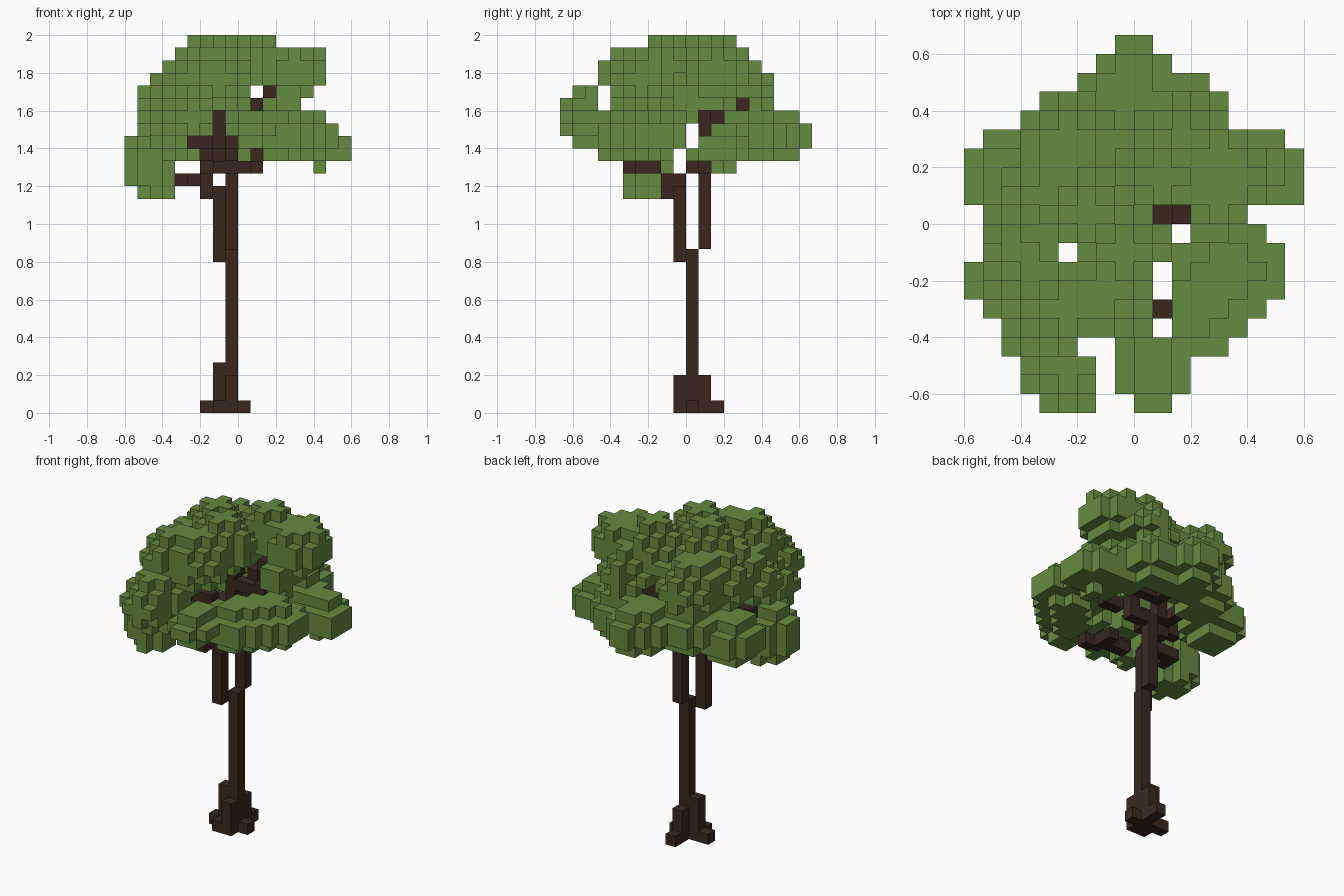
import bpy
import bmesh
from itertools import product
from mathutils import Vector

if "Cube" in bpy.data.objects:
    bpy.data.objects.remove(bpy.data.objects["Cube"], do_unlink=True)

CELL = 2 / 30
ORIGIN = Vector((-9, -10, 0))
ALL_X, CROWN = (0, 17), (17, 30)


def material(name, color):
    mat = bpy.data.materials.new(name)
    mat.use_nodes = True
    mat.diffuse_color = color
    mat.node_tree.nodes["Principled BSDF"].inputs["Base Color"].default_value = color
    return mat


def box(x, y, z):
    """Cells of a block, each axis given as one index or a (first, last) pair."""
    spans = [(a, a) if isinstance(a, int) else a for a in (x, y, z)]
    return set(product(*[range(a, b + 1) for a, b in spans]))


def blob(x0, x1, y0, y1, z0, z1):
    """Cells of an ellipsoid that fills the given bounds."""
    bounds = ((x0, x1), (y0, y1), (z0, z1))
    cells = set()
    for cell in product(*[range(int(a), int(b) + 1) for a, b in bounds]):
        reach = sum(((c + 0.5 - (a + b) / 2) / ((b - a) / 2)) ** 2
                    for c, (a, b) in zip(cell, bounds))
        if reach < 0.955:
            cells.add(cell)
    return cells


def ball(x, y, z):
    """Leaf clump five cells wide, from its lowest corner."""
    return blob(x, x + 5, y, y + 5, z, z + 5)


def build(name, cells, solid, mat):
    """Blocky mesh with only the faces that touch open air."""
    bm = bmesh.new()
    corners = {}

    def corner(p):
        if p not in corners:
            corners[p] = bm.verts.new((Vector(p) + ORIGIN) * CELL)
        return corners[p]

    for cell in sorted(cells):
        for axis, side in product(range(3), (0, 1)):
            beside = list(cell)
            beside[axis] += 2 * side - 1
            if tuple(beside) in solid:
                continue
            ring = []
            for u, v in ((0, 0), (1, 0), (1, 1), (0, 1)):
                p = list(cell)
                p[axis] += side
                p[(axis + 1) % 3] += u
                p[(axis + 2) % 3] += v
                ring.append(corner(tuple(p)))
            bm.faces.new(ring if side else ring[::-1])
    mesh = bpy.data.meshes.new(name)
    bm.to_mesh(mesh)
    bm.free()
    mesh.materials.append(mat)
    obj = bpy.data.objects.new(name, mesh)
    bpy.context.collection.objects.link(obj)


# Root flare
roots = (box(7, 10, (0, 3)) | box(8, (9, 11), (0, 2))
         | box((6, 9), 10, 0) | box(8, 12, 0) | box(7, 9, 0))

# Trunk and its two forks
trunk = box(8, 10, (0, 12)) - roots
forks = box(7, 9, (12, 17)) | box(8, 11, (13, 19))

# Branches reaching into the crown
branches = (
    box(6, (8, 9), 18) | box(6, 8, 17) | box((4, 5), 9, 18) | box(4, 8, 18)
    | box(9, (6, 7), 19) | box(10, 5, 19) | box((7, 8), 6, 19)
    | box(8, (4, 5), 20) | box(6, 5, 20)
    | box((6, 8), 10, (19, 20)) | box((9, 10), 11, 19) | box(10, 11, 20)
    | box((9, 11), 12, 21) | box((11, 13), 13, 21) | box((11, 12), 10, 20)
    | box((5, 6), 9, 21) | box((3, 4), 8, 21)
    | box(6, (11, 12), 20) | box((4, 6), 13, 21) | box(8, (12, 15), 21)
    | box(7, 11, (20, 22)) | box(7, (11, 12), 23)
    | box(8, 13, 24) | box((8, 9), 14, 24) | box((8, 10), 11, 22)
    | box(10, 11, (23, 24)) | box(10, 10, 24) | box(11, 10, 25)
) - forks

# Lower ring of leaf clumps
lower = [
    blob(0, 4, 5, 9, 17, 22),        # low left
    blob(1, 4, 5, 9, 16.5, 21),
    ball(2, 2, 20), ball(3, 0, 21),  # front left
    blob(8, 12, 0, 5, 21, 24),       # front
    blob(9, 15, 3, 8, 20, 24),       # front right
    blob(11, 17, 5, 10, 20, 24),
    blob(13, 18, 10, 15, 19.4, 23),  # right
    blob(11, 15, 12, 16, 20, 24),
    blob(9, 14, 14, 18, 20, 24),     # back
    blob(7, 11, 15, 20, 20, 24),
    blob(6, 11, 14, 19, 20, 24),
    blob(0, 5, 10, 15, 19, 23),      # back left
    blob(3, 8, 12, 17, 20, 24),
]

# Upper dome of leaf clumps
upper = [
    ball(4, 8, 25), ball(6, 6, 25), ball(8, 10, 25),            # top
    blob(11, 16, 10, 15, 25, 29.5), ball(9, 12, 23),            # right
    blob(12, 14, 9, 13, 23, 27),
    ball(1, 6, 22), ball(2, 7, 23),                             # left
    ball(3, 3, 24), ball(5, 4, 24), blob(5, 8, 5, 8, 22, 25),   # front
    ball(3, 12, 23), ball(7, 10, 24),                           # back
    ball(2, 9, 23), ball(3, 11, 23),                            # back left
]

# Gaps through the foliage, along each axis in turn
gaps = (box(10, (4, 7), CROWN) | box(11, 9, CROWN) | box((10, 11), 10, (24, 30))
        | box(5, 8, CROWN) | box((6, 7), 3, CROWN) | box(7, (0, 2), CROWN)
        | box((15, 17), 10, CROWN) | box((1, 6), (6, 10), 22)
        | box(10, (0, 19), 25) | box(11, (0, 9), 25) | box(10, (0, 9), 24)
        | box(7, (0, 10), (22, 23)) | box((5, 6), (0, 8), 21)
        | box(ALL_X, 10, 21) | box(ALL_X, 3, (24, 25)) | box((8, 17), 11, (22, 23))
        | box((8, 17), 12, 23) | box((10, 17), 14, 24))

wood = roots | trunk | forks | branches
low_leaves = set().union(*lower) - gaps - wood
high_leaves = set().union(*upper) - gaps - wood - low_leaves
solid = wood | low_leaves | high_leaves

bark = material("dark brown bark", (0.041, 0.022, 0.014, 1))
leaf = material("leaf green", (0.133, 0.255, 0.052, 1))

build("roots", roots, solid, bark)
build("trunk", trunk, solid, bark)
build("trunk_forks", forks - trunk, solid, bark)
build("branches", branches, solid, bark)
build("lower_leaves", low_leaves, solid, leaf)
build("upper_leaves", high_leaves, solid, leaf)
